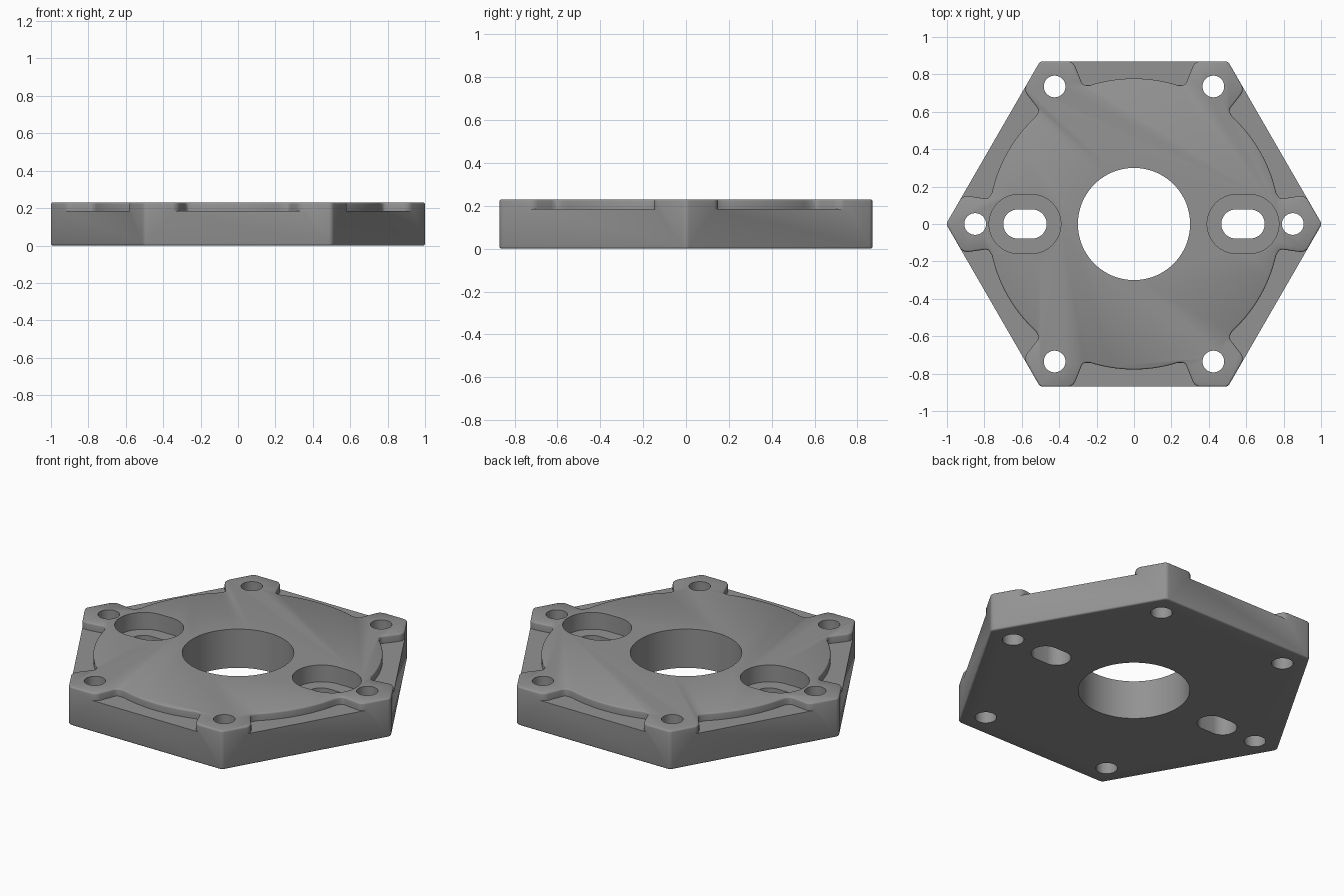
import bpy, bmesh, math
from mathutils import Vector

if "Cube" in bpy.data.objects:
    bpy.data.objects.remove(bpy.data.objects["Cube"])

H, FLOOR, BEV = 0.23, 0.185, 0.01

grey = bpy.data.materials.new("plain grey")
grey.diffuse_color = (0.29, 0.29, 0.29, 1)
grey.use_nodes = True
grey.node_tree.nodes["Principled BSDF"].inputs["Base Color"].default_value = grey.diffuse_color


def offset(pts, d):
    """Mitred outward offset of a counter-clockwise outline."""
    out = []
    n = len(pts)
    for i in range(n):
        a, b, c = (Vector(pts[(i + k) % n]) for k in (-1, 0, 1))
        e, f = (b - a).normalized(), (c - b).normalized()
        n1, n2 = Vector((e.y, -e.x)), Vector((f.y, -f.x))
        m = (n1 + n2) / (1 + n1.dot(n2))
        out.append(tuple(b + m * d))
    return out


def loft(name, outline, levels):
    """Solid from an outline; levels are (z, outward offset)."""
    bm = bmesh.new()
    rings = [[bm.verts.new((x, y, z)) for x, y in offset(outline, d)] for z, d in levels]
    n = len(outline)
    for lo, hi in zip(rings, rings[1:]):
        for i in range(n):
            j = (i + 1) % n
            bm.faces.new((lo[i], lo[j], hi[j], hi[i]))
    bm.faces.new(rings[0][::-1])
    bm.faces.new(rings[-1])
    me = bpy.data.meshes.new(name)
    bm.to_mesh(me)
    bm.free()
    ob = bpy.data.objects.new(name, me)
    bpy.context.collection.objects.link(ob)
    me.materials.append(grey)
    return ob


def slot(cx, cy, r, half=0.0, seg=48):
    """Circle, or a rounded slot stretched along x."""
    pts = []
    for i in range(seg):
        a = 2 * math.pi * (i + 0.5) / seg
        pts.append((cx + r * math.cos(a) + math.copysign(half, math.cos(a)), cy + r * math.sin(a)))
    return pts


def turn(pts, a):
    c, s = math.cos(a), math.sin(a)
    return [(x * c - y * s, x * s + y * c) for x, y in pts]


# hexagonal plate with rounded corners and eased rims
R, r = 1.0046, 0.03
hexagon = []
for k in range(6):
    a = k * math.pi / 3
    d = R - r / math.cos(math.pi / 6)
    for i in range(7):
        t = a + math.radians(-30 + i * 10)
        hexagon.append((d * math.cos(a) + r * math.cos(t), d * math.sin(a) + r * math.sin(t)))
arc = [math.radians(t) for t in (0, 30, 60, 90)]
levels = [(BEV * (1 - math.sin(t)), -BEV * (1 - math.cos(t))) for t in reversed(arc)]
levels += [(H - BEV * (1 - math.sin(t)), -BEV * (1 - math.cos(t))) for t in arc]
plate = loft("hex_plate", hexagon, levels)

cutters = []

# six edge recesses leaving a round pad and corner bosses
side = [(0.37, 0.95), (0.36, 0.873), (0.338, 0.866), (0.322, 0.855), (0.313, 0.84),
        (0.283, 0.765), (0.277, 0.752), (0.268, 0.744), (0.256, 0.742)]
right = side[::-1]
curve = []
for i in range(17):
    t = math.radians(90 + 17.5 - 35 * i / 16)
    curve.append((0.778 * math.cos(t), 0.778 * math.sin(t)))
recess = [(-x, y) for x, y in side] + curve + right
rl = [(FLOOR, 0), (H - 0.01, 0), (H - 0.006, 0.001), (H - 0.003, 0.003),
      (H, 0.008), (H + 0.02, 0.008)]
for k in range(6):
    cutters.append(loft("recess_cutter", turn(recess, k * math.pi / 3), rl))

# centre bore and corner bolt holes
through = [(-0.1, 0), (H + 0.1, 0)]
cutters.append(loft("bore_cutter", slot(0, 0, 0.3, seg=96), through))
for k in range(6):
    a = k * math.pi / 3
    cutters.append(loft("bolt_cutter", slot(0.849 * math.cos(a), 0.849 * math.sin(a), 0.058), through))

# slotted holes with counterbores
for s in (-1, 1):
    cutters.append(loft("counterbore_cutter", slot(s * 0.583, 0, 0.158, 0.034), [(0.13, 0), (H + 0.1, 0)]))
    cutters.append(loft("slot_cutter", slot(s * 0.583, 0, 0.078, 0.038), through))

bpy.context.view_layer.objects.active = plate
for c in cutters:
    c.hide_render = True
    m = plate.modifiers.new("cut", 'BOOLEAN')
    m.operation, m.solver, m.object = 'DIFFERENCE', 'EXACT', c
    bpy.ops.object.modifier_apply(modifier=m.name)
    bpy.data.objects.remove(c)

bpy.ops.object.select_all(action='DESELECT')
plate.select_set(True)
bpy.ops.object.shade_smooth_by_angle(angle=math.radians(32))
